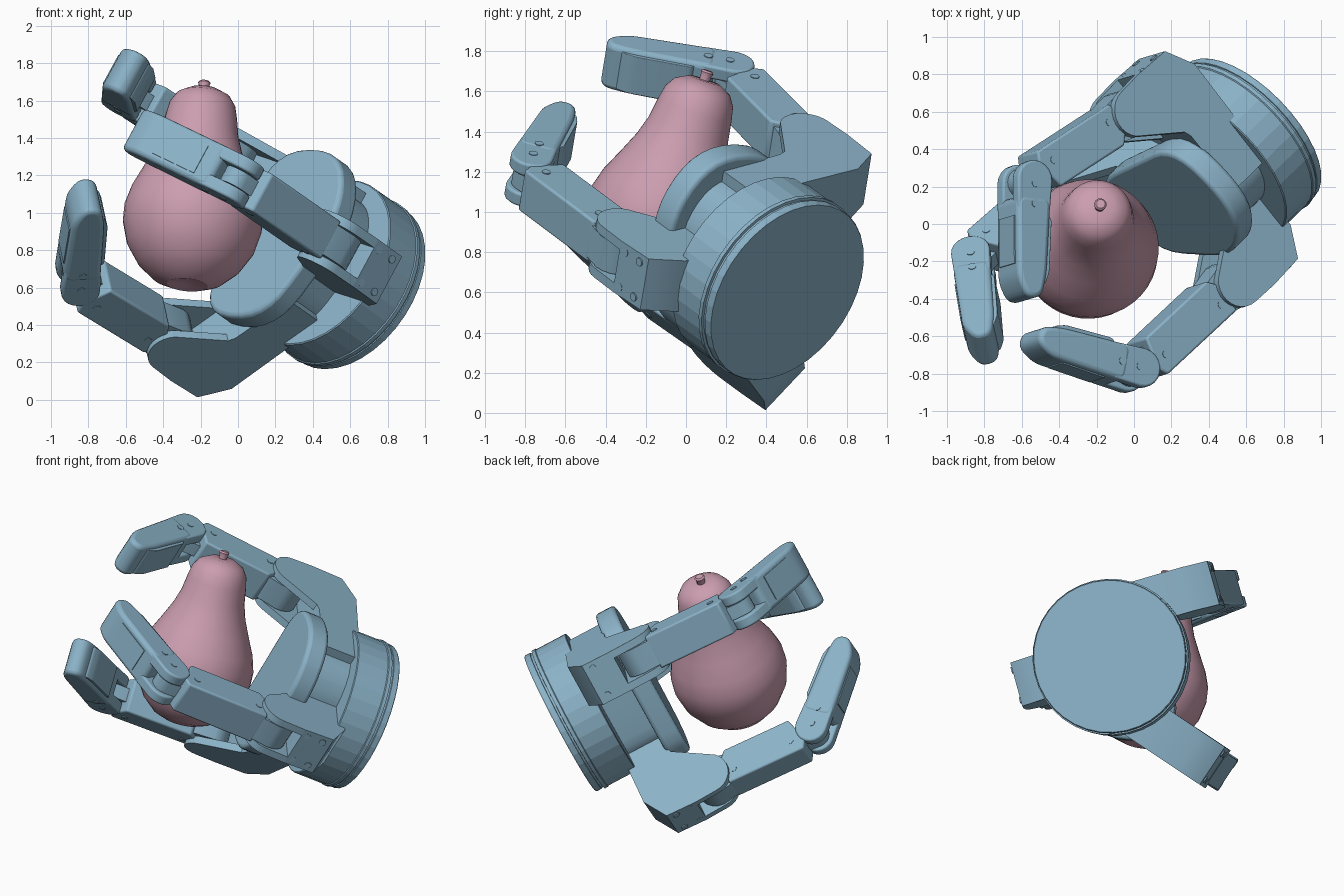
import bpy, bmesh
from math import sin, cos, pi, radians, atan2, hypot
from mathutils import Matrix, Vector

if "Cube" in bpy.data.objects:
    bpy.data.objects.remove(bpy.data.objects["Cube"], do_unlink=True)


def make_material(name, colour):
    m = bpy.data.materials.new(name)
    m.use_nodes = True
    m.diffuse_color = colour
    m.node_tree.nodes["Principled BSDF"].inputs["Base Color"].default_value = colour
    return m


BLUE = make_material("steel blue", (0.26, 0.45, 0.58, 1))
PINK = make_material("dusty pink", (0.60, 0.34, 0.43, 1))


def finish(name, bm, matrix, mat=BLUE, bevel=0, smooth=True):
    bmesh.ops.recalc_face_normals(bm, faces=bm.faces)
    mesh = bpy.data.meshes.new(name)
    bm.to_mesh(mesh)
    bm.free()
    mesh.materials.append(mat)
    ob = bpy.data.objects.new(name, mesh)
    bpy.context.collection.objects.link(ob)
    ob.matrix_world = matrix
    if bevel:
        mod = ob.modifiers.new("rounded edges", "BEVEL")
        mod.width, mod.segments = bevel, 3
        mod.limit_method, mod.angle_limit = "ANGLE", radians(40)
    if smooth:
        bpy.ops.object.select_all(action="DESELECT")
        ob.select_set(True)
        bpy.context.view_layer.objects.active = ob
        bpy.ops.object.shade_smooth_by_angle(angle=radians(32))
    return ob


def prism(name, pts, z0, z1, matrix, bevel=0):
    """Extrude a flat outline from z0 to z1."""
    bm = bmesh.new()
    face = bm.faces.new([bm.verts.new((x, y, z0)) for x, y in pts])
    top = bmesh.ops.extrude_face_region(bm, geom=[face])["geom"]
    verts = [g for g in top if isinstance(g, bmesh.types.BMVert)]
    bmesh.ops.translate(bm, verts=verts, vec=(0, 0, z1 - z0))
    return finish(name, bm, matrix, bevel=bevel)


def lathe(name, profile, matrix, steps, mat=BLUE, smooth=True):
    """Spin (radius, height) points about z."""
    bm = bmesh.new()
    verts = [bm.verts.new((r, 0, z)) for r, z in profile]
    edges = [bm.edges.new(p) for p in zip(verts, verts[1:])]
    bmesh.ops.spin(bm, geom=verts + edges, cent=(0, 0, 0), axis=(0, 0, 1),
                   angle=2 * pi, steps=steps)
    bmesh.ops.remove_doubles(bm, verts=bm.verts, dist=0.0005)
    return finish(name, bm, matrix, mat, smooth=smooth)


def arc(cx, cy, r, a0, a1, n=10):
    angles = [radians(a0 + (a1 - a0) * i / n) for i in range(n + 1)]
    return [(cx + r * cos(a), cy + r * sin(a)) for a in angles]


def rounded(pts, r, n=6):
    """Round the corners of an outline with quadratic curves."""
    out = []
    for i, p in enumerate(pts):
        p = Vector(p)
        ends = []
        for q in (Vector(pts[i - 1]), Vector(pts[(i + 1) % len(pts)])):
            d = q - p
            ends.append(p + d.normalized() * min(r, d.length * 0.48))
        for k in range(n + 1):
            t = k / n
            out.append(tuple(ends[0] * (1 - t) ** 2 + p * 2 * t * (1 - t) + ends[1] * t * t))
    return out


def frame(x, y, origin):
    z = x.cross(y)
    m = Matrix((x, y, z)).transposed().to_4x4()
    m.translation = origin
    return m


# Tilted base: AXIS runs from the drum towards the palm
ORIGIN = Vector((0.62, 0.497, 0.605))
AXIS = Vector((-0.64, -0.623, 0.45)).normalized()
SIDE = AXIS.cross(Vector((0, 0, 1))).normalized() * -1
UP = AXIS.cross(SIDE)
BASE = frame(SIDE, UP, ORIGIN)

lathe("base_drum", [(0, -0.012), (0.487, -0.012), (0.492, -0.004), (0.492, 0.03),
                    (0.486, 0.032), (0.486, 0.045), (0.5, 0.047), (0.5, 0.07),
                    (0.494, 0.075), (0.494, 0.285), (0.488, 0.29), (0, 0.29)],
      BASE, 36, smooth=False)

# Palm pad on its smaller neck
pad = rounded([(-0.39, -0.48), (-0.24, 0.50), (0.27, 0.50),
               (0.44, 0.12), (0.12, -0.53)], 0.24)
prism("palm_pad", pad, 0.51, 0.65, BASE, bevel=0.025)
prism("palm_neck", [(x * 0.76, y * 0.76) for x, y in pad], 0.26, 0.52, BASE)


def screw(name, x, y, side, half, matrix):
    z = side * half
    prism(name, arc(x, y, 0.022, 0, 330, 11), z - side * 0.01, z + side * 0.004, matrix)


def limb_frame(matrix, p, q, mid):
    """Frame at p, with x towards q and y towards the grip."""
    angle = atan2(q[1] - p[1], q[0] - p[0])
    return matrix @ Matrix.Translation((p[0], p[1], mid)) @ Matrix.Rotation(angle, 4, "Z")


def finger(name, turn, shift, mid, joint, tip):
    a = radians(turn)
    out = -SIDE * cos(a) + UP * sin(a)
    m = frame(out, AXIS, ORIGIN)
    mb = m @ Matrix.Translation((shift, 0, mid))
    half = 0.145

    # Angled bracket with a forked knuckle
    prism(name + "_bracket", [(-0.07, 0.25), (0.58, 0.24), (0.744, 0.333), (0.755, 0.54),
                              (0.35, 0.54), (0.31, 0.525), (-0.07, 0.52)], -half, half, mb)
    tine = [(0.35, 0.54), (0.755, 0.54)] + arc(0.615, 0.69, 0.135, 0, 135)
    for side in (-1, 1):
        lo, hi = sorted((side * 0.095, side * half))
        prism(name + "_knuckle", tine, lo, hi, mb)
    # Screws on the outer end of the bracket
    end = mb @ Matrix.Translation((0.75, 0.45, 0)) @ Matrix.Rotation(pi / 2, 4, "Y")
    for z in (-0.1, 0.1):
        for y in (-0.06, 0.05):
            screw(name + "_bracket_screw", z, y, 1, 0, end)

    # Inner link: body with a round lug at each end
    knuckle = (0.615 + shift, 0.69)
    m1 = limb_frame(m, knuckle, joint, mid)
    length = hypot(joint[0] - knuckle[0], joint[1] - knuckle[1])
    prism(name + "_inner_link", [(0.10, -0.11), (length - 0.10, -0.12), (length - 0.07, -0.06),
                                 (length - 0.12, 0.11), (0.15, 0.12), (0.10, 0.06)],
          -0.115, 0.115, m1, bevel=0.012)
    prism(name + "_knuckle_lug", [(0.16, -0.10), (0.16, 0.10)] + arc(0, 0, 0.13, 90, 270),
          -0.088, 0.088, m1)
    prism(name + "_joint_lug", [(length - 0.14, 0.07), (length - 0.14, -0.07)]
          + arc(length, 0, 0.08, -90, 90), -0.045, 0.045, m1)
    for side in (-1, 1):
        for x in (0.16, length - 0.16):
            screw(name + "_link_screw", x, -0.03, side, 0.115, m1)

    # Fingertip: forked root, tapering body and a grip pad
    m2 = limb_frame(m, joint, tip, mid)
    tip_shape = rounded([(0.09, -0.105), (0.54, -0.09), (0.645, -0.03),
                         (0.63, 0.06), (0.50, 0.085), (0.09, 0.10)], 0.05, 4)
    prism(name + "_fingertip", tip_shape, -0.125, 0.125, m2, bevel=0.03)
    prism(name + "_grip_pad", rounded([(0.16, 0.05), (0.55, 0.05), (0.56, 0.08),
                                       (0.49, 0.105), (0.2, 0.112)], 0.02, 3),
          -0.105, 0.105, m2, bevel=0.01)
    prism(name + "_back_plate", [(0.2, -0.09), (0.2, -0.108), (0.46, -0.099), (0.46, -0.08)],
          -0.085, 0.085, m2)
    root = [(0.16, -0.10), (0.16, 0.095)] + arc(0, 0, 0.105, 90, 270)
    for side in (-1, 1):
        lo, hi = sorted((side * 0.05, side * 0.122))
        prism(name + "_fingertip_root", root, lo, hi, m2, bevel=0.012)
        screw(name + "_joint_screw", 0.02, 0, side, 0.122, m2)
        screw(name + "_tip_screw", 0.13, 0, side, 0.125, m2)


# name, turn about the axis, radial shift, sideways offset, joint and tip
finger("upper_finger", 13.3, 0, 0.295, (0.73, 1.41), (0.285, 1.85))
finger("lower_finger", -36.4, 0.16, -0.22, (0.805, 1.415), (0.315, 1.90))
finger("front_finger", 192.8, -0.095, -0.015, (0.49, 1.455), (-0.09, 1.87))

# Held pear, leaning back
lean = Vector((0.08, 0.31, 0.95)).to_track_quat("Z", "Y").to_matrix().to_4x4()
PEAR = Matrix.Translation((-0.242, -0.135, 0.96)) @ lean
lathe("pear", [(0, -0.345), (0.05, -0.353), (0.11, -0.365), (0.19, -0.333), (0.275, -0.257),
               (0.342, -0.15), (0.373, -0.03), (0.371, 0.06), (0.341, 0.16), (0.288, 0.27),
               (0.238, 0.38), (0.207, 0.48), (0.192, 0.58), (0.177, 0.65), (0.145, 0.70),
               (0.08, 0.735), (0, 0.735)], PEAR, 40, PINK)
lathe("pear_stem", [(0, 0.71), (0.026, 0.71), (0.028, 0.76), (0.034, 0.775), (0.025, 0.785),
                    (0, 0.785)], PEAR, 12, PINK)
